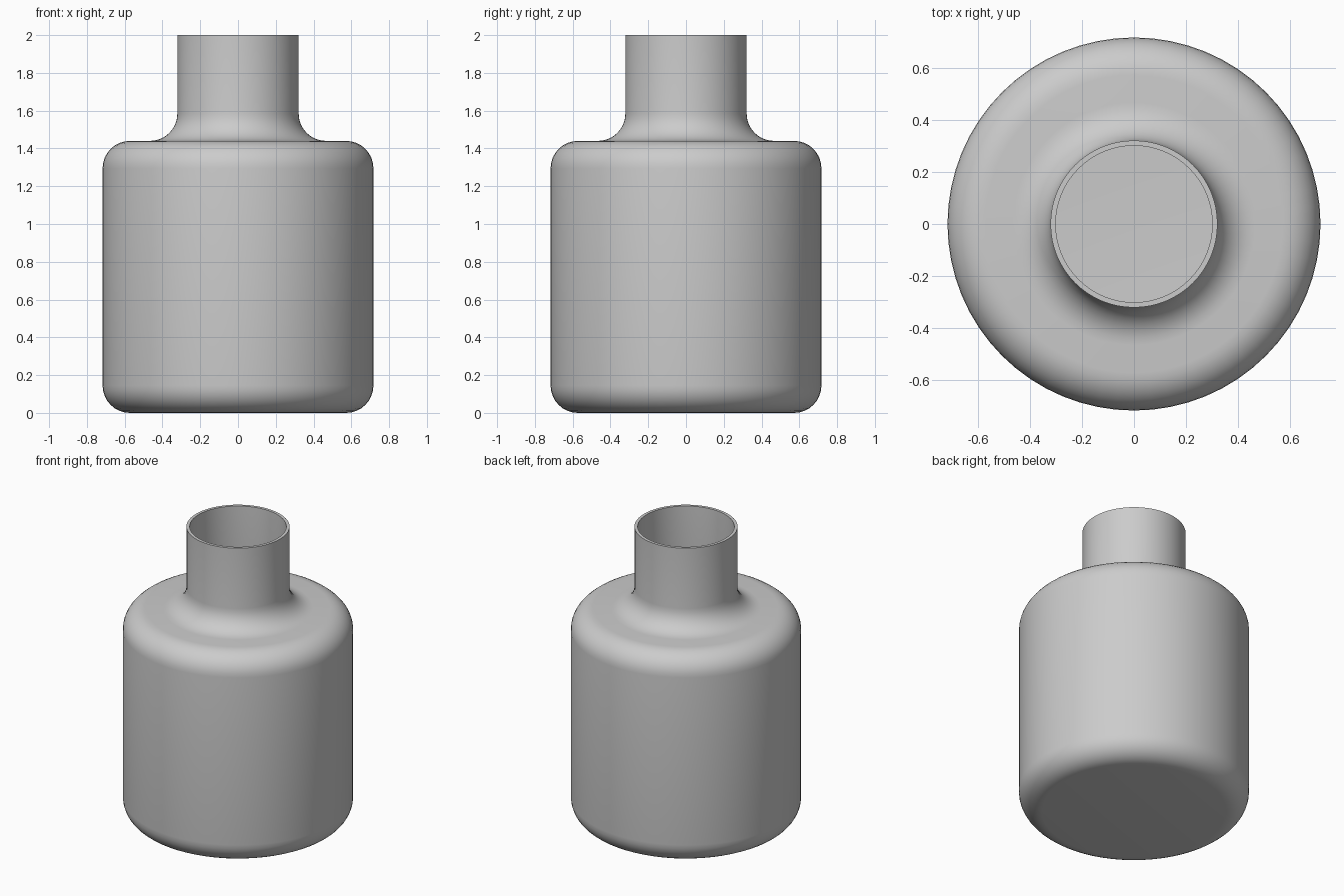
import bpy, bmesh, math

if "Cube" in bpy.data.objects:
    bpy.data.objects.remove(bpy.data.objects["Cube"])

SEGS = 64      # sides around the axis
WALL = 0.02    # wall thickness


def arc(cx, cz, r, a0, a1, n=8):
    """Points on a circular arc in the r-z plane, angles in degrees."""
    return [(cx + r * math.cos(math.radians(a0 + (a1 - a0) * i / n)),
             cz + r * math.sin(math.radians(a0 + (a1 - a0) * i / n))) for i in range(n + 1)]


def profile(d):
    """Bottle outline from base to rim, moved inwards by d."""
    body, top, neck, rnd, fil = 0.717, 1.44, 0.321, 0.145, 0.145
    pts = arc(body - rnd, rnd, rnd - d, -90, 0)                  # base rounding
    pts += arc(body - rnd, top - rnd, rnd - d, 0, 90)            # shoulder rounding
    pts += arc(neck + fil, top + fil, fil + d, 270, 180)         # neck fillet
    pts.append((neck - d, 2.0))                                  # rim
    return pts


# Outer skin up to the rim, then inner skin back down
points = profile(0) + profile(WALL)[::-1]

bm = bmesh.new()
rings = [[bm.verts.new((r * math.cos(2 * math.pi * k / SEGS),
                        r * math.sin(2 * math.pi * k / SEGS), z)) for k in range(SEGS)]
         for r, z in points]
for a, b in zip(rings, rings[1:]):
    for k in range(SEGS):
        n = (k + 1) % SEGS
        bm.faces.new((a[k], a[n], b[n], b[k]))
bm.faces.new(rings[0][::-1])   # underside
bm.faces.new(rings[-1])        # inside floor
bmesh.ops.recalc_face_normals(bm, faces=bm.faces)

mesh = bpy.data.meshes.new("bottle")
bm.to_mesh(mesh)
bm.free()
bottle = bpy.data.objects.new("bottle", mesh)
bpy.context.collection.objects.link(bottle)

# Single plain grey
grey = bpy.data.materials.new("light grey")
grey.diffuse_color = (0.6, 0.6, 0.6, 1)
grey.use_nodes = True
grey.node_tree.nodes["Principled BSDF"].inputs["Base Color"].default_value = grey.diffuse_color
mesh.materials.append(grey)

# Smooth walls, crisp rim
bpy.context.view_layer.objects.active = bottle
bottle.select_set(True)
bpy.ops.object.shade_smooth_by_angle(angle=math.radians(30))
